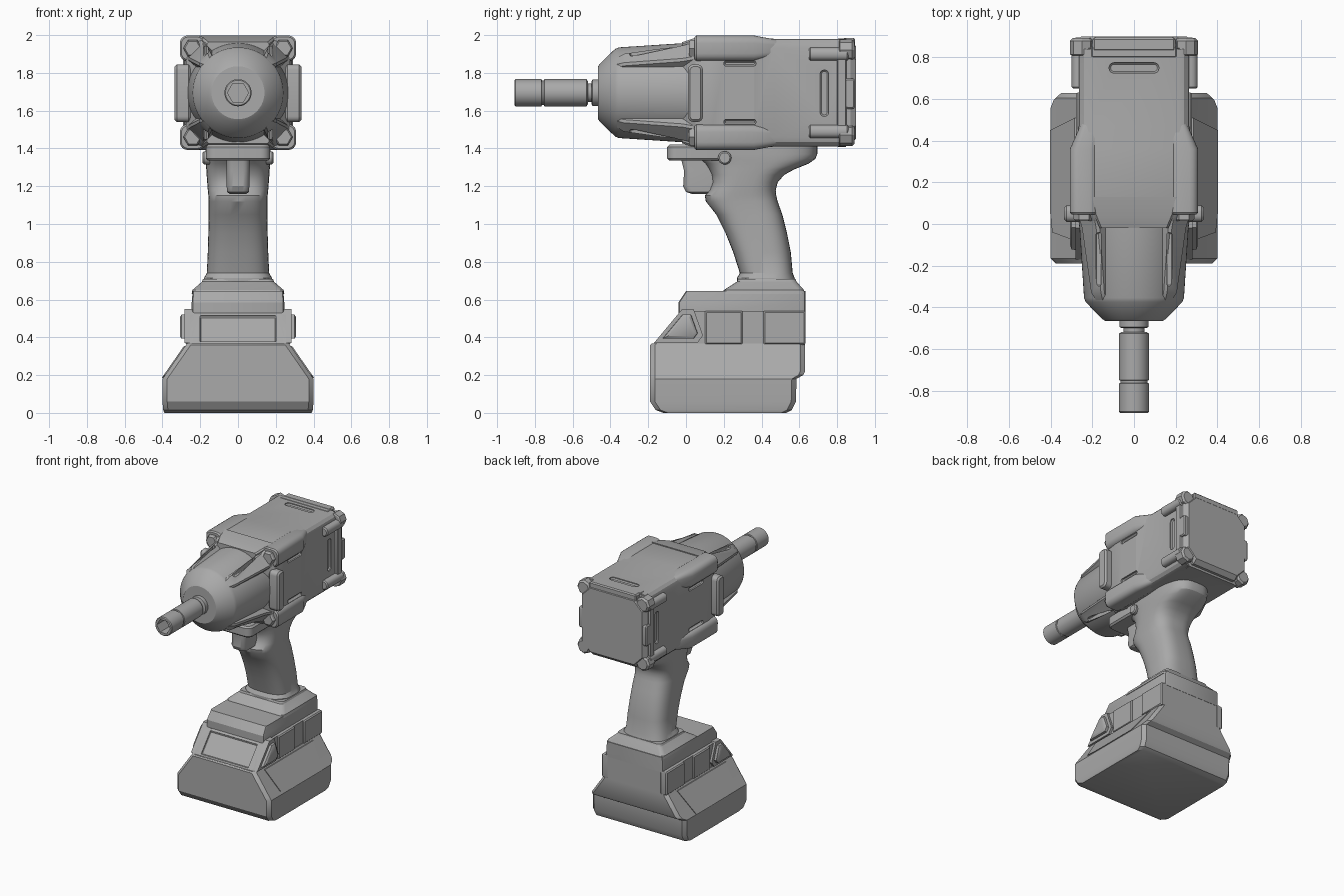
import bpy, bmesh
from math import sin, cos, pi, copysign
from mathutils import Vector, Matrix

if "Cube" in bpy.data.objects:
    bpy.data.objects.remove(bpy.data.objects["Cube"])

grey = bpy.data.materials.new("tool_grey")
grey.use_nodes = True
COLOUR = (0.4, 0.4, 0.4, 1)
grey.diffuse_color = COLOUR
grey.node_tree.nodes["Principled BSDF"].inputs["Base Color"].default_value = COLOUR

AXIS_Z = 1.695   # height of the drive axis
parts = []


def put(axis, d, a, b):
    return Vector({"x": (d, a, b), "y": (a, d, b), "z": (a, b, d)}[axis])


def loft(name, rings):
    """Skin a list of equal-length rings and cap both ends."""
    bm = bmesh.new()
    vs = [[bm.verts.new(p) for p in r] for r in rings]
    n = len(vs[0])
    for r, s in zip(vs, vs[1:]):
        for i in range(n):
            bm.faces.new((r[i], r[(i + 1) % n], s[(i + 1) % n], s[i]))
    bm.faces.new(vs[0])
    bm.faces.new(vs[-1])
    bmesh.ops.recalc_face_normals(bm, faces=bm.faces)
    mesh = bpy.data.meshes.new(name)
    bm.to_mesh(mesh)
    bm.free()
    mesh.materials.append(grey)
    ob = bpy.data.objects.new(name, mesh)
    bpy.context.collection.objects.link(ob)
    parts.append(ob)
    return ob


def rect(axis, d, a0, a1, b0, b1, r, n=1):
    """Rectangle ring with chamfered (n=1) or rounded corners."""
    out = []
    for k, (ca, cb) in enumerate(((a1 - r, b1 - r), (a0 + r, b1 - r), (a0 + r, b0 + r), (a1 - r, b0 + r))):
        for i in range(n + 1):
            t = (k + i / n) * pi / 2
            out.append(put(axis, d, ca + r * cos(t), cb + r * sin(t)))
    return out


def block(name, axis, lo, hi, a0, a1, b0, b1, r=0.01, n=4, e=0.008):
    """Rounded block along an axis, with softened ends."""
    lo, hi = min(lo, hi), max(lo, hi)
    steps = ((lo, e), (lo + e, 0), (hi - e, 0), (hi, e))
    return loft(name, [rect(axis, d, a0 + i, a1 - i, b0 + i, b1 - i, max(r - i, 0.002), n) for d, i in steps])


def lathe(name, axis, profile, a, b, n=48):
    return loft(name, [[put(axis, d, a + r * cos(2 * pi * i / n), b + r * sin(2 * pi * i / n))
                        for i in range(n)] for d, r in profile])


def cut(ob, cutter):
    mod = ob.modifiers.new("cut", "BOOLEAN")
    mod.operation, mod.object, mod.solver = "DIFFERENCE", cutter, "EXACT"
    bpy.context.view_layer.objects.active = ob
    bpy.ops.object.modifier_apply(modifier=mod.name)
    parts.remove(cutter)
    bpy.data.objects.remove(cutter)


# Motor housing with recessed slots
housing = loft("motor_housing", [rect("y", y, -h, h, z0, z1, c, 3) for y, h, z0, z1, c in (
    (-0.02, 0.22, 1.44, 1.95, 0.12), (0.05, 0.275, 1.405, 1.98, 0.1), (0.13, 0.285, 1.40, 1.99, 0.07),
    (0.36, 0.285, 1.40, 1.99, 0.06), (0.47, 0.265, 1.41, 1.98, 0.05), (0.84, 0.265, 1.41, 1.98, 0.05))])
cut(housing, block("slot", "z", 1.965, 2.1, -0.12, 0.12, 0.725, 0.775, 0.024))
for s in (-1, 1):
    for z in (1.54, 1.85):
        cut(housing, block("slot", "x", s * 0.265, s * 0.4, 0.2, 0.37, z - 0.014, z + 0.014, 0.012))
    cut(housing, block("slot", "x", s * 0.25, s * 0.4, 0.71, 0.755, 1.57, 1.815, 0.02))

# Hood plates over the gearbox, top and bottom
for side, label in ((1, "top"), (-1, "bottom")):
    loft(label + "_hood", [rect("y", y, -h, h, *sorted((AXIS_Z + side * 0.2, AXIS_Z + side * r)), 0.01)
                           for y, h, r in ((-0.02, 0.165, 0.268), (0.04, 0.19, 0.288), (0.13, 0.22, 0.302))])

# Nose cone, collar and drive socket
lathe("nose_cone", "y", ((0.06, 0.272), (-0.02, 0.262), (-0.355, 0.24), (-0.375, 0.232),
                         (-0.455, 0.155), (-0.465, 0.14), (-0.465, 0.1)), 0, AXIS_Z, 64)
lathe("anvil_collar", "y", ((-0.44, 0.085), (-0.465, 0.075), (-0.465, 0.07), (-0.495, 0.07), (-0.5, 0.06),
                            (-0.5, 0.05), (-0.53, 0.05)), 0, AXIS_Z)
socket = lathe("drive_socket", "y", ((-0.52, 0.062), (-0.527, 0.072), (-0.75, 0.072), (-0.753, 0.066),
                                     (-0.763, 0.066), (-0.766, 0.072), (-0.902, 0.072), (-0.908, 0.066)), 0, AXIS_Z)
cut(socket, lathe("hex_hole", "y", ((-0.8, 0.056), (-1, 0.056)), 0, AXIS_Z, 6))

for sx in (-1, 1):
    side = "left" if sx > 0 else "right"
    for sz in (-1, 1):
        tag = side + ("_upper" if sz > 0 else "_lower")
        cx, cz = sx * 0.24, AXIS_Z + sz * 0.235
        # Corner rails, front bolts, diagonal nose ribs and rear corner bumpers
        loft("corner_rail_" + tag, [rect("y", y, cx - i - r, cx - i + r, cz - r, cz + r, r * 0.6, 4)
                                    for y, r, i in ((0.045, 0.06, 0), (0.055, 0.068, 0), (0.36, 0.068, 0),
                                                    (0.48, 0.045, sx * 0.03))])
        lathe("front_bolt_" + tag, "y", ((0.06, 0.05), (0.025, 0.05), (0.015, 0.042)), cx, cz, 6)
        block("rear_bumper_" + tag, "y", 0.65, 0.86, cx - 0.06, cx + 0.065,
              AXIS_Z + sz * 0.205 - 0.035, AXIS_Z + sz * 0.205 + 0.035, 0.03)
        rib = loft("nose_rib_" + tag, [rect("y", y, 0.15, r, -w, w, 0.012)
                                       for y, r, w in ((-0.365, 0.236, 0.035), (-0.33, 0.258, 0.045),
                                                       (-0.02, 0.305, 0.06), (0.06, 0.33, 0.065))])
        # Turn the rib to its diagonal about the drive axis
        angle = {(1, 1): 1, (-1, 1): 3, (-1, -1): 5, (1, -1): 7}[sx, sz] * pi / 4
        rib.data.transform(Matrix.Translation((0, 0, AXIS_Z)) @ Matrix.Rotation(-angle, 4, "Y"))
        cut(rib, block("rib_groove", "y", -0.3, -0.04, sx * 0.17 - 0.012, sx * 0.17 + 0.012,
                       *sorted((AXIS_Z + sz * 0.195, AXIS_Z + sz * 0.5)), 0.005))
    # Side bumper pad and rear clip
    block("side_bumper_" + side, "x", sx * 0.25, sx * 0.336, 0.01, 0.09, 1.54, 1.845, 0.03, 4, 0.012)
    block("rear_clip_" + side, "x", sx * 0.24, sx * 0.29, 0.84, 0.895, 1.61, 1.77, 0.015)

# Rear cap
loft("rear_cap", [rect("y", y, -h, h, AXIS_Z - v, AXIS_Z + v, c) for y, h, v, c in (
    (0.8, 0.285, 0.28, 0.09), (0.805, 0.29, 0.288, 0.09), (0.845, 0.29, 0.288, 0.09),
    (0.85, 0.275, 0.275, 0.09), (0.87, 0.275, 0.275, 0.09), (0.9, 0.255, 0.245, 0.07))])
for sx in (-1, 1):
    for sz in (-1, 1):
        lathe("rear_corner_%s_%s" % ("left" if sx > 0 else "right", "upper" if sz > 0 else "lower"), "y",
              ((0.81, 0.05), (0.815, 0.058), (0.88, 0.058), (0.893, 0.045)), sx * 0.25, AXIS_Z + sz * 0.225, 8)
block("rear_top_lip", "y", 0.83, 0.895, -0.2, 0.2, 1.93, 1.985, 0.01, 1)


# Handle grip
def oval(z, h, y0, y1, power=0.66, n=48):
    f = lambda v: copysign(abs(v) ** power, v)
    return [Vector((h * f(cos(2 * pi * i / n)), (y0 + y1) / 2 + (y1 - y0) / 2 * f(sin(2 * pi * i / n)), z))
            for i in range(n)]


loft("handle_grip", [oval(*s) for s in (
    (0.69, 0.18, 0.27, 0.58), (0.715, 0.18, 0.27, 0.575), (0.74, 0.165, 0.285, 0.565), (0.85, 0.16, 0.25, 0.555),
    (0.95, 0.157, 0.21, 0.535), (1.05, 0.155, 0.16, 0.51), (1.12, 0.155, 0.105, 0.485), (1.15, 0.157, 0.1, 0.478),
    (1.18, 0.16, 0.125, 0.475), (1.22, 0.163, 0.14, 0.485), (1.26, 0.166, 0.135, 0.52), (1.29, 0.168, 0.12, 0.575),
    (1.32, 0.17, 0.1, 0.65), (1.345, 0.172, 0.07, 0.685), (1.37, 0.173, 0.05, 0.695), (1.42, 0.173, 0.05, 0.695))])
block("trigger_guard_lip", "z", 1.34, 1.42, -0.1, 0.2, 0, 0.1).data.transform(Matrix.Identity(4))
bpy.data.objects.remove(parts.pop())
block("trigger_guard_lip", "z", 1.335, 1.42, -0.17, 0.17, -0.1, 0.25, 0.05, 5, 0.012)
block("direction_switch", "x", -0.187, 0.187, 0.17, 0.24, 1.315, 1.385, 0.034, 6)
loft("trigger", [rect("z", z, -h, h, y0, 0.2, 0.035, 5) for z, h, y0 in (
    (1.16, 0.045, 0.03), (1.17, 0.058, 0.0), (1.2, 0.06, -0.015), (1.28, 0.06, -0.01), (1.36, 0.06, -0.03))])

# Foot flange and foot
loft("foot_flange", [rect("z", z, -h, h, y0, y1, 0.03, 3) for z, h, y0, y1 in (
    (0.63, 0.245, 0.19, 0.63), (0.65, 0.242, 0.2, 0.625), (0.695, 0.19, 0.27, 0.585), (0.71, 0.185, 0.275, 0.58))])
loft("foot", [rect("z", z, -h, h, y0, 0.632, 0.02, 2) for z, h, y0 in (
    (0.53, 0.245, -0.04), (0.585, 0.245, -0.04), (0.645, 0.24, 0.0))])

# Battery pack
loft("battery_base", [rect("z", z, -h, h, y0, y1, 0.025, 1) for z, h, y0, y1 in (
    (0, 0.39, -0.12, 0.53), (0.015, 0.396, -0.16, 0.56), (0.06, 0.4, -0.19, 0.582), (0.18, 0.4, -0.19, 0.585),
    (0.2, 0.386, -0.19, 0.62), (0.22, 0.372, -0.19, 0.63), (0.36, 0.275, -0.19, 0.63), (0.368, 0.27, -0.18, 0.625))])
top = loft("battery_top", [rect("z", z, -0.265, 0.265, y0, 0.63, 0.012, 1) for z, y0 in (
    (0.35, -0.18), (0.37, -0.17), (0.52, -0.045), (0.54, -0.02))])
panel = block("front_panel", "y", -0.1, 0.012, -0.205, 0.205, -0.09, 0.09)
panel.data.transform(Matrix.Translation((0, -0.108, 0.447)) @ Matrix.Rotation(-0.69, 4, "X"))
cut(top, panel)

for s in (-1, 1):
    side = "left" if s > 0 else "right"
    # Side ribs, release latch and sloped side panel
    block("battery_rib_front_" + side, "x", s * 0.22, s * 0.278, 0.1, 0.3, 0.362, 0.54, 0.008)
    block("battery_rib_rear_" + side, "x", s * 0.22, s * 0.278, 0.41, 0.632, 0.362, 0.54, 0.008)
    latch = ((-0.17, 0.37), (0.06, 0.37), (0.09, 0.41), (0.04, 0.55), (-0.02, 0.55))
    loft("latch_frame_" + side, [[Vector((s * x, y, z)) for y, z in latch] for x in (0.2, 0.282)])
    loft("latch_button_" + side, [[Vector((s * x, -0.01 + (y + 0.01) * k, 0.45 + (z - 0.45) * k)) for y, z in latch]
                                  for x, k in ((0.25, 0.75), (0.3, 0.7), (0.308, 0.55))])
    outline = ((-0.08, 0.355), (-0.04, 0.2), (0.06, 0.185), (0.45, 0.185), (0.51, 0.355))
    loft("side_panel_" + side, [[Vector((s * (0.4 - (z - 0.18) * 0.694 + d), y, z)) for y, z in outline]
                                for d in (-0.02, 0.007)])

# Smooth shading with sharp creases
bpy.ops.object.select_all(action="DESELECT")
for ob in parts:
    ob.select_set(True)
bpy.context.view_layer.objects.active = parts[0]
bpy.ops.object.shade_smooth_by_angle(angle=0.5)
